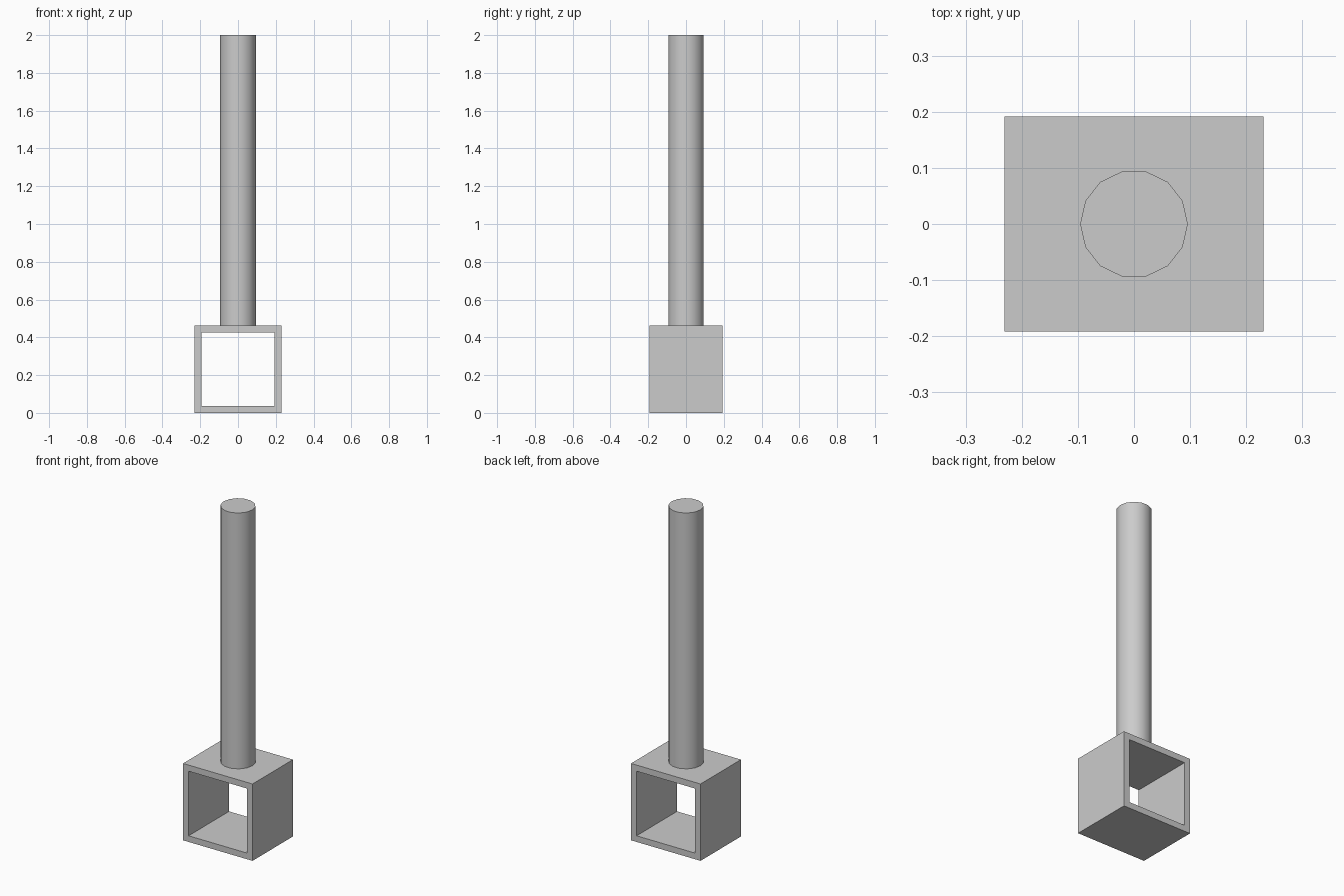
import bpy
import bmesh
from mathutils import Matrix

cube = bpy.data.objects.get("Cube")
if cube:
    bpy.data.objects.remove(cube, do_unlink=True)

HALF_WIDTH, HALF_DEPTH, WALL = 0.231, 0.192, 0.037
BOX_TOP, TOP = 0.462, 2.0

grey = bpy.data.materials.new("plain grey")
grey.use_nodes = True
colour = (0.6, 0.6, 0.6, 1)
grey.diffuse_color = colour
grey.node_tree.nodes["Principled BSDF"].inputs["Base Color"].default_value = colour


def add_object(name, bm):
    bmesh.ops.recalc_face_normals(bm, faces=bm.faces)
    mesh = bpy.data.meshes.new(name)
    bm.to_mesh(mesh)
    bm.free()
    mesh.materials.append(grey)
    obj = bpy.data.objects.new(name, mesh)
    bpy.context.collection.objects.link(obj)
    return obj


# Square sleeve, open at the front and back
bm = bmesh.new()
corners = [(-1, -1), (1, -1), (1, 1), (-1, 1)]


def ring(half, y):
    return [bm.verts.new((x * half, y, BOX_TOP / 2 + z * half)) for x, z in corners]


inner = HALF_WIDTH - WALL
loops = [ring(HALF_WIDTH, -HALF_DEPTH), ring(HALF_WIDTH, HALF_DEPTH),
         ring(inner, HALF_DEPTH), ring(inner, -HALF_DEPTH)]
for i, loop in enumerate(loops):
    following = loops[(i + 1) % 4]
    for j in range(4):
        k = (j + 1) % 4
        bm.faces.new((loop[j], loop[k], following[k], following[j]))
add_object("square_sleeve", bm)

# Round post standing on the sleeve
bm = bmesh.new()
bmesh.ops.create_cone(bm, cap_ends=True, segments=14, radius1=0.096, radius2=0.096,
                      depth=TOP - BOX_TOP,
                      matrix=Matrix.Translation((0, 0, (TOP + BOX_TOP) / 2))
                      @ Matrix.Rotation(1.5707963, 4, "Z"))
post = add_object("round_post", bm)
bpy.ops.object.select_all(action="DESELECT")
post.select_set(True)
bpy.context.view_layer.objects.active = post
bpy.ops.object.shade_smooth_by_angle()
